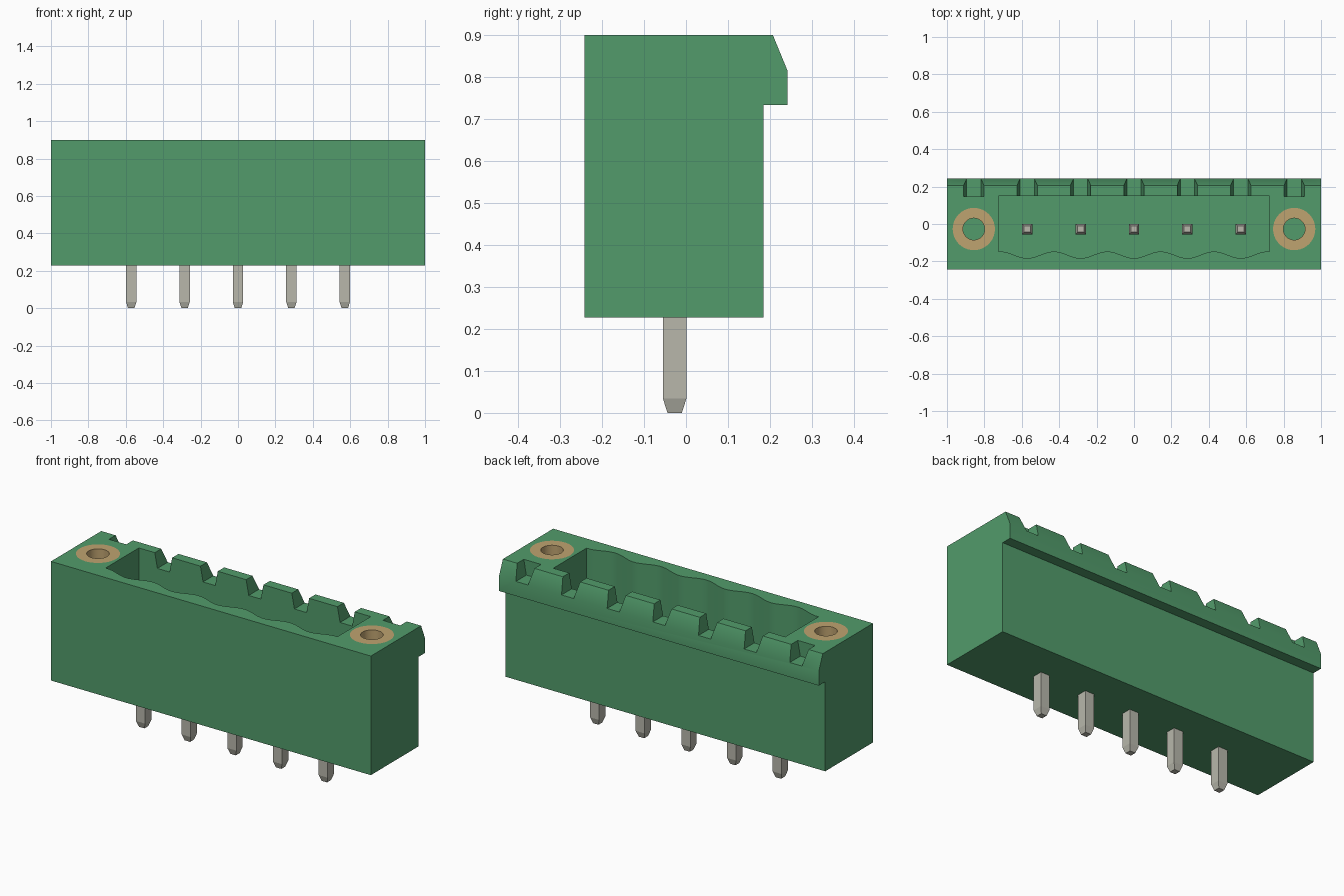
import bpy, bmesh, math
from mathutils import Vector

if "Cube" in bpy.data.objects:
    bpy.data.objects.remove(bpy.data.objects["Cube"])

PITCH = 0.2855
TOP, BASE = 0.9, 0.227
PIN_Y = -0.027
FLOOR = 0.42


def material(name, rgb):
    m = bpy.data.materials.new(name)
    m.use_nodes = True
    m.diffuse_color = (*rgb, 1)
    m.node_tree.nodes["Principled BSDF"].inputs["Base Color"].default_value = (*rgb, 1)
    return m


green = material("green plastic", (0.084, 0.33, 0.147))
brass = material("brass", (0.52, 0.367, 0.163))
tin = material("tinned metal", (0.48, 0.475, 0.41))


def finish(name, bm, mat):
    bmesh.ops.recalc_face_normals(bm, faces=bm.faces)
    mesh = bpy.data.meshes.new(name)
    bm.to_mesh(mesh)
    bm.free()
    mesh.materials.append(mat)
    ob = bpy.data.objects.new(name, mesh)
    bpy.context.collection.objects.link(ob)
    return ob


def prism(name, points, offset, mat):
    """Extrude a closed 3D outline along an offset."""
    bm = bmesh.new()
    face = bm.faces.new([bm.verts.new(p) for p in points])
    out = bmesh.ops.extrude_face_region(bm, geom=[face])
    moved = [v for v in out["geom"] if isinstance(v, bmesh.types.BMVert)]
    bmesh.ops.translate(bm, verts=moved, vec=Vector(offset))
    return finish(name, bm, mat)


def select_only(ob):
    bpy.ops.object.select_all(action="DESELECT")
    ob.select_set(True)
    bpy.context.view_layer.objects.active = ob


def cut(target, cutter):
    mod = target.modifiers.new("cut", "BOOLEAN")
    mod.operation = "DIFFERENCE"
    mod.solver = "EXACT"
    mod.object = cutter
    select_only(target)
    bpy.ops.object.modifier_apply(modifier=mod.name)
    bpy.data.objects.remove(cutter)


def circle(x, y, z, r, n=40):
    return [(x + r * math.cos(math.tau * i / n), y + r * math.sin(math.tau * i / n), z)
            for i in range(n)]


# Housing with a hooked, chamfered latch lip along the back
profile = [(-0.242, BASE), (0.185, BASE), (0.185, 0.733), (0.242, 0.733),
           (0.242, 0.815), (0.207, TOP), (-0.242, TOP)]
housing = prism("housing", [(-1, y, z) for y, z in profile], (2, 0, 0), green)

# Plug cavity with a scalloped front wall
half, steps = 0.725, 70
outline = [(half, 0.15, FLOOR), (-half, 0.15, FLOOR)]
for i in range(steps + 1):
    x = -half + 2 * half * i / steps
    wave = math.cos(math.tau * x / PITCH)
    outline.append((x, -0.165 - 0.018 * wave, FLOOR))
cut(housing, prism("cavity_cutter", outline, (0, 0, 1), green))

# Tapered coding notches through the back rim
for i in range(-3, 4):
    x = i * PITCH
    shape = [(-0.038, 0.815), (0.038, 0.815), (0.056, 0.91), (-0.056, 0.91)]
    cut(housing, prism("notch_cutter", [(x + dx, 0.148, z) for dx, z in shape],
                       (0, 0.2, 0), green))

# Threaded flange bushings, flush with the top
for side, label in ((1, "left"), (-1, "right")):
    x = side * 3 * PITCH
    cut(housing, prism("bore_cutter", circle(x, PIN_Y, 0.5, 0.113), (0, 0, 1), green))
    bushing = prism(label + "_bushing", circle(x, PIN_Y, 0.5, 0.113),
                    (0, 0, TOP - 0.5), brass)
    cut(bushing, prism("hole_cutter", circle(x, PIN_Y, 0.4, 0.058), (0, 0, 1), brass))
    select_only(bushing)
    bpy.ops.object.shade_smooth_by_angle(angle=math.radians(30))

select_only(housing)
bpy.ops.object.shade_smooth_by_angle(angle=math.radians(30))

# Square contact pins with tapered ends
for i in range(-2, 3):
    bm = bmesh.new()
    rings = []
    for z, r in ((0, 0.017), (0.034, 0.028), (0.69, 0.028), (0.725, 0.017)):
        rings.append([bm.verts.new((i * PITCH + sx * r, PIN_Y + sy * r, z))
                      for sx, sy in ((-1, -1), (1, -1), (1, 1), (-1, 1))])
    for a, b in zip(rings, rings[1:]):
        for k in range(4):
            n = (k + 1) % 4
            bm.faces.new((a[k], a[n], b[n], b[k]))
    bm.faces.new(rings[0])
    bm.faces.new(rings[-1])
    finish("contact_pin_%d" % (i + 3), bm, tin)
